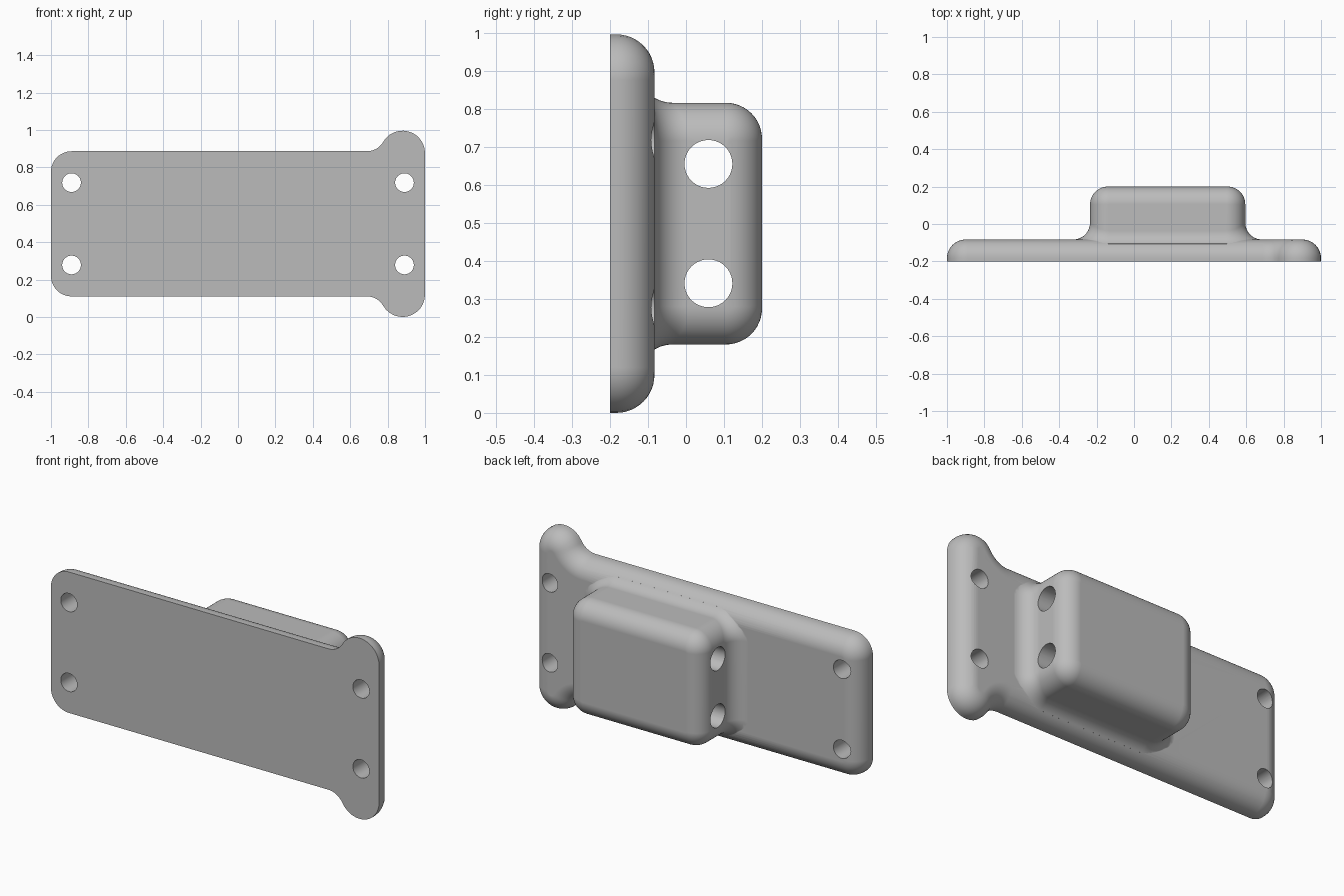
import bpy, bmesh
from math import sin, cos, radians, degrees, atan2, sqrt, asin
from mathutils import Matrix

cube = bpy.data.objects.get("Cube")
if cube:
    bpy.data.objects.remove(cube, do_unlink=True)

MID_Z = 0.498
FRONT, FACE, BACK = -0.2, -0.083, 0.2      # plate front, plate back face, block back face
PLATE_ROUND, BLOCK_ROUND, FILLET = 0.1, 0.095, 0.09
PLATE_HALF, BLOCK_HALF = 0.388, 0.318      # half heights

grey = bpy.data.materials.new("grey_plastic")
grey.use_nodes = True
grey.diffuse_color = (0.5, 0.5, 0.5, 1)
grey.node_tree.nodes["Principled BSDF"].inputs["Base Color"].default_value = (0.5, 0.5, 0.5, 1)


def outline(arcs, steps=12):
    """Upper-half arcs (x, z, signed radius, start, end) mirrored into a loop of (x, z, nx, nz)."""
    upper = []
    for cx, cz, r, a0, a1 in arcs:
        for i in range(steps + 1):
            a = radians(a0 + (a1 - a0) * i / steps)
            upper.append((cx + r * cos(a), cz + r * sin(a), cos(a), sin(a)))
    return upper + [(x, -z, nx, -nz) for x, z, nx, nz in reversed(upper)]


def make_object(name, bm):
    bmesh.ops.recalc_face_normals(bm, faces=bm.faces)
    mesh = bpy.data.meshes.new(name)
    bm.to_mesh(mesh)
    bm.free()
    mesh.materials.append(grey)
    obj = bpy.data.objects.new(name, mesh)
    bpy.context.collection.objects.link(obj)
    return obj


def loft(name, loop, sections):
    """Each section maps an outline normal to (depth y, outward offset)."""
    bm = bmesh.new()
    rings = []
    for section in sections:
        ring = []
        for x, z, nx, nz in loop:
            y, off = section(nx, nz)
            ring.append(bm.verts.new((x + nx * off, y, MID_Z + z + nz * off)))
        rings.append(ring)
    n = len(loop)
    for a, b in zip(rings, rings[1:]):
        for i in range(n):
            j = (i + 1) % n
            bm.faces.new((a[i], a[j], b[j], b[i]))
    bm.faces.new(rings[0])
    bm.faces.new(rings[-1])
    return make_object(name, bm)


def rounding(face, r, steps=12):
    """Sections of a convex edge that rolls onto a flat face."""
    angles = [radians(90 * i / steps) for i in range(steps + 1)]
    return [lambda nx, nz, a=a: (face - r + r * sin(a), r * (cos(a) - 1)) for a in angles]


# Mounting plate with two flared ears on one end
ear_r, ear_x, ear_z, neck_r = 0.12, 0.88, 0.378, 0.1
neck_z = PLATE_HALF + neck_r
neck_x = ear_x - sqrt((ear_r + neck_r) ** 2 - (neck_z - ear_z) ** 2)
meet = degrees(atan2(neck_z - ear_z, neck_x - ear_x))
plate_loop = outline([
    (ear_x, ear_z, ear_r, 0, meet),
    (neck_x, neck_z, -neck_r, meet, 90),
    (-0.89, PLATE_HALF - 0.11, 0.11, 90, 180),
])
plate = loft("mounting_plate", plate_loop,
             [lambda nx, nz: (FRONT, 0)] + rounding(FACE, PLATE_ROUND))

# Raised block whose foot flares into the plate
left, right, corner = -0.235, 0.595, 0.1
block_loop = outline([
    (right - corner, BLOCK_HALF - corner, corner, 0, 90),
    (left + corner, BLOCK_HALF - corner, corner, 90, 180),
])
reach = PLATE_ROUND + FILLET
rise = BLOCK_HALF + FILLET - (PLATE_HALF - PLATE_ROUND)
drop = sqrt(reach ** 2 - rise ** 2)
edge_y, edge_angle = FACE - PLATE_ROUND + drop, asin(drop / reach)
side_y, side_angle = FACE + FILLET, radians(85)


def foot(t):
    def section(nx, nz):
        a = t * (side_angle * nx * nx + edge_angle * nz * nz)
        y = side_y * nx * nx + edge_y * nz * nz
        return y - FILLET * sin(a), FILLET * (1 - cos(a))
    return section


def root(nx, nz):
    return -0.15, foot(1)(nx, nz)[1]


block = loft("raised_block", block_loop,
             [root] + [foot(1 - i / 12) for i in range(13)] + rounding(BACK, BLOCK_ROUND))


def combine(target, tool, operation):
    mod = target.modifiers.new(operation.lower(), "BOOLEAN")
    mod.operation, mod.solver, mod.object = operation, "EXACT", tool
    bpy.context.view_layer.objects.active = target
    bpy.ops.object.modifier_apply(modifier=mod.name)
    bpy.data.objects.remove(tool, do_unlink=True)


def drill(radius, centre, axis):
    bm = bmesh.new()
    bmesh.ops.create_cone(bm, cap_ends=True, segments=40, radius1=radius, radius2=radius,
                          depth=1.4, matrix=Matrix.Translation(centre)
                          @ Matrix.Rotation(radians(90), 4, axis))
    cutter = make_object("hole_cutter", bm)
    cutter.hide_render = True
    combine(plate, cutter, "DIFFERENCE")


combine(plate, block, "UNION")

# Four screw holes through the plate, two bores along the block
for side in (-1, 1):
    for end in (-0.89, 0.89):
        drill(0.05, (end, 0, MID_Z + side * 0.22), "X")
    drill(0.063, (0.18, 0.059, MID_Z + side * 0.157), "Y")

# Smooth shading with crisp hole rims
plate.name = "mounting_bracket"
bpy.ops.object.select_all(action="DESELECT")
plate.select_set(True)
bpy.context.view_layer.objects.active = plate
bpy.ops.object.shade_smooth_by_angle(angle=radians(30))
weighted = plate.modifiers.new("weighted_normals", "WEIGHTED_NORMAL")
weighted.keep_sharp = True
